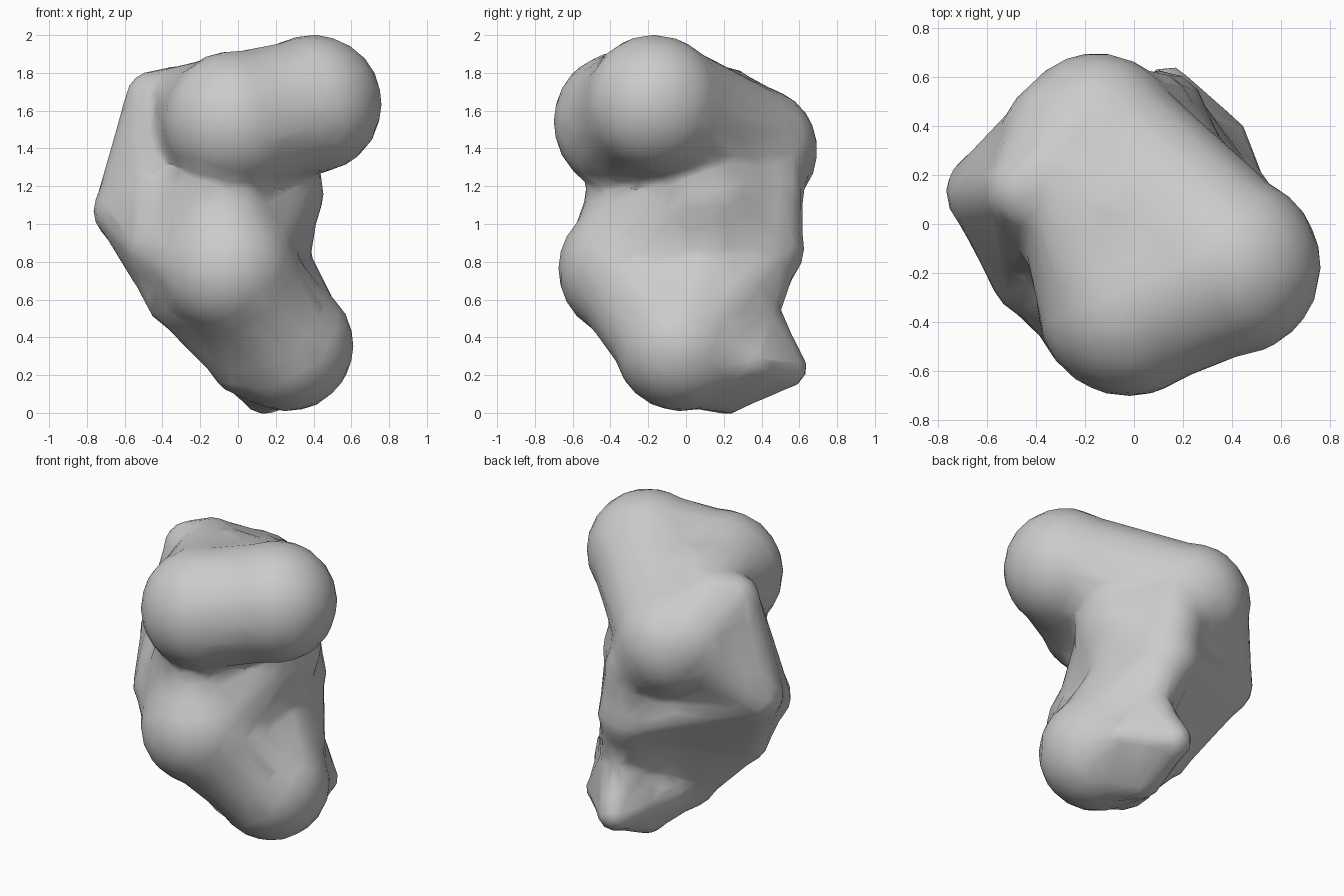
import bpy, bmesh
from mathutils import Vector, Matrix

cube = bpy.data.objects.get("Cube")
if cube:
    bpy.data.objects.remove(cube, do_unlink=True)

# Lobes of the lump: centre and radius
LOBES = {
    "head_side": ((0.395, -0.17, 1.635), 0.37),
    "head_front": ((-0.02, -0.325, 1.54), 0.38),
    "head_back": ((-0.15, 0.355, 1.39), 0.345),
    "head_back_side": ((-0.24, 0.32, 1.43), 0.31),
    "head_top": ((-0.10, 0.02, 1.56), 0.32),
    "shoulder_top": ((-0.44, 0.14, 1.65), 0.165),
    "shoulder_ridge": ((-0.34, 0.21, 1.66), 0.175),
    "shoulder_mid": ((-0.47, 0.20, 1.36), 0.15),
    "shoulder_out": ((-0.60, 0.13, 1.07), 0.17),
    "flank_front": ((-0.41, -0.20, 0.88), 0.18),
    "flank_low": ((-0.35, -0.12, 0.61), 0.145),
    "core": ((0.11, 0.11, 1.16), 0.345),
    "core_low": ((0.09, 0.14, 0.80), 0.305),
    "neck": ((-0.10, -0.24, 1.12), 0.30),
    "belly": ((-0.05, -0.32, 0.76), 0.36),
    "back_high": ((0.06, 0.44, 1.18), 0.19),
    "back_low": ((0.10, 0.43, 0.87), 0.20),
    "foot": ((0.265, -0.03, 0.355), 0.35),
    "foot_inner": ((0.06, -0.05, 0.31), 0.23),
    "foot_under": ((0.14, 0.22, 0.13), 0.14),
    "heel_up": ((0.20, 0.37, 0.54), 0.13),
    "heel_tip": ((0.14, 0.53, 0.24), 0.115),
    "heel_side": ((0.36, 0.34, 0.27), 0.11),
}

# Groups of lobes that are bridged together, and how full each bridge is
GROUPS = [
    (0.96, ("head_side", "head_front", "head_back")),
    (0.96, ("head_top", "head_front", "shoulder_ridge", "head_back_side")),
    (0.97, ("head_back", "head_back_side", "shoulder_ridge", "shoulder_top",
            "shoulder_mid")),
    (0.96, ("shoulder_top", "shoulder_mid", "shoulder_out", "flank_front")),
    (0.95, ("head_back_side", "shoulder_mid", "shoulder_out", "core",
            "back_high")),
    (0.93, ("shoulder_out", "flank_front", "flank_low", "core_low")),
    (0.93, ("shoulder_out", "core", "core_low", "back_low")),
    (0.93, ("shoulder_out", "core", "neck", "flank_front")),
    (0.95, ("head_back", "core", "back_high")),
    (0.95, ("core", "core_low", "back_high", "back_low")),
    (0.92, ("neck", "core", "belly", "core_low")),
    (0.93, ("neck", "flank_front", "belly")),
    (0.93, ("belly", "flank_low", "foot_inner", "foot")),
    (0.93, ("core_low", "foot", "foot_inner", "flank_low")),
    (0.93, ("core_low", "back_low", "heel_up", "foot")),
    (0.93, ("foot", "heel_up", "heel_tip", "heel_side")),
    (0.93, ("foot", "foot_inner", "foot_under", "heel_side", "heel_tip")),
]


def ball(bm, name, scale=1.0):
    c, r = LOBES[name]
    return bmesh.ops.create_icosphere(bm, subdivisions=3, radius=r * scale,
                                      matrix=Matrix.Translation(Vector(c)))


def bridge(bm, fullness, names):
    """Add the convex skin around a group of lobes."""
    part = bmesh.new()
    for n in names:
        ball(part, n, fullness)
    skin = [bm.verts.new(v.co) for v in part.verts]
    part.free()
    res = bmesh.ops.convex_hull(bm, input=skin)
    junk = {g for g in res["geom_interior"] + res["geom_unused"]
            if isinstance(g, bmesh.types.BMVert)}
    bmesh.ops.delete(bm, geom=list(junk), context="VERTS")


bm = bmesh.new()
for name in LOBES:
    ball(bm, name)
for fullness, names in GROUPS:
    bridge(bm, fullness, names)
mesh = bpy.data.meshes.new("lump_body")
bm.to_mesh(mesh)
bm.free()
body = bpy.data.objects.new("lump_body", mesh)
bpy.context.collection.objects.link(body)

# Fuse the groups, soften the joints and thin to coarse facets
fuse = body.modifiers.new("fuse", "REMESH")
fuse.mode = "VOXEL"
fuse.voxel_size = 0.03
soft = body.modifiers.new("soften", "SMOOTH")
soft.factor = 0.5
soft.iterations = 6
thin = body.modifiers.new("thin", "DECIMATE")
thin.ratio = 0.06

bpy.context.view_layer.objects.active = body
body.select_set(True)
for m in ("fuse", "soften", "thin"):
    bpy.ops.object.modifier_apply(modifier=m)

# Plain grey surface
mat = bpy.data.materials.new("plain_grey")
mat.use_nodes = True
grey = (0.6, 0.6, 0.6, 1.0)
mat.diffuse_color = grey
mat.node_tree.nodes["Principled BSDF"].inputs["Base Color"].default_value = grey
body.data.materials.clear()
body.data.materials.append(mat)
bpy.ops.object.shade_smooth_by_angle(angle=0.6)
